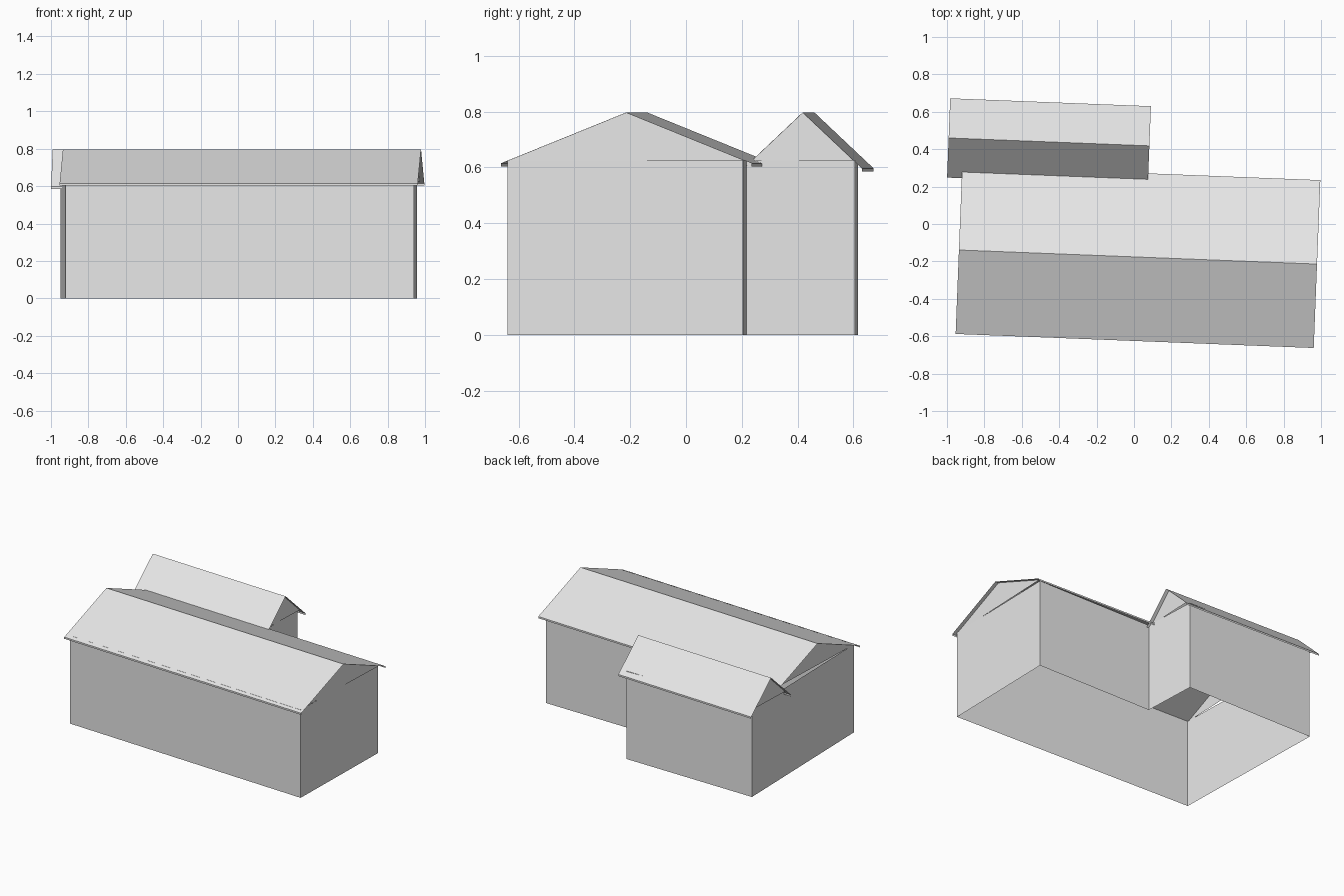
import bpy
from math import radians
from mathutils import Matrix, Vector

cube = bpy.data.objects.get("Cube")
if cube:
    bpy.data.objects.remove(cube, do_unlink=True)

GREY = (0.8, 0.8, 0.8, 1.0)
plaster = bpy.data.materials.new("light_grey")
plaster.use_nodes = True
plaster.diffuse_color = GREY
plaster.node_tree.nodes["Principled BSDF"].inputs["Base Color"].default_value = GREY

WALL_TOP = 0.625
RIDGE = 0.797
TURN = Matrix.Rotation(radians(-2.25), 4, 'Z')


def make(name, verts, faces, matrix=None):
    mesh = bpy.data.meshes.new(name)
    mesh.from_pydata(verts, [], faces)
    mesh.materials.append(plaster)
    if matrix:
        mesh.transform(matrix)
    obj = bpy.data.objects.new(name, mesh)
    bpy.context.collection.objects.link(obj)
    return obj


# Outer walls: open L-shaped shell, slightly out of square
plan = [(-0.923, -0.565), (0.94, -0.64), (0.957, 0.205),
        (0.058, 0.216), (0.042, 0.606), (-0.95, 0.617)]
n = len(plan)
make("walls", [(x, y, z) for z in (0, WALL_TOP) for x, y in plan],
     [(i, (i + 1) % n, (i + 1) % n + n, i + n) for i in range(n)])


def gabled_roof(name, start, length, half, eave, fascia=0.012, inset=0.026):
    """Thin pitched roof along local x with eave boards and inset gables."""
    place = Matrix.Translation(Vector((*start, 0))) @ TURN
    profile = [(-half, eave - fascia), (-half, eave), (0, RIDGE),
               (half, eave), (half, eave - fascia)]
    k = len(profile)
    verts = [(x, y, z) for x in (0, length) for y, z in profile]
    make(name + "_roof", verts,
         [(i + 1, i, i + k, i + k + 1) for i in range(k - 1)], place)
    # Gable triangles between wall top and ridge
    base = half * (RIDGE - WALL_TOP) / (RIDGE - eave)
    for side, x in (("right", inset), ("left", length - inset)):
        tri = [(x, -base, WALL_TOP), (x, base, WALL_TOP), (x, 0, RIDGE)]
        order = (0, 1, 2) if side == "left" else (1, 0, 2)
        make(f"{name}_gable_{side}", tri, [order], place)


gabled_roof("main", (-0.936, -0.139), 1.916, 0.449, 0.615)
gabled_roof("wing", (-0.991, 0.46), 1.074, 0.212, 0.597)
